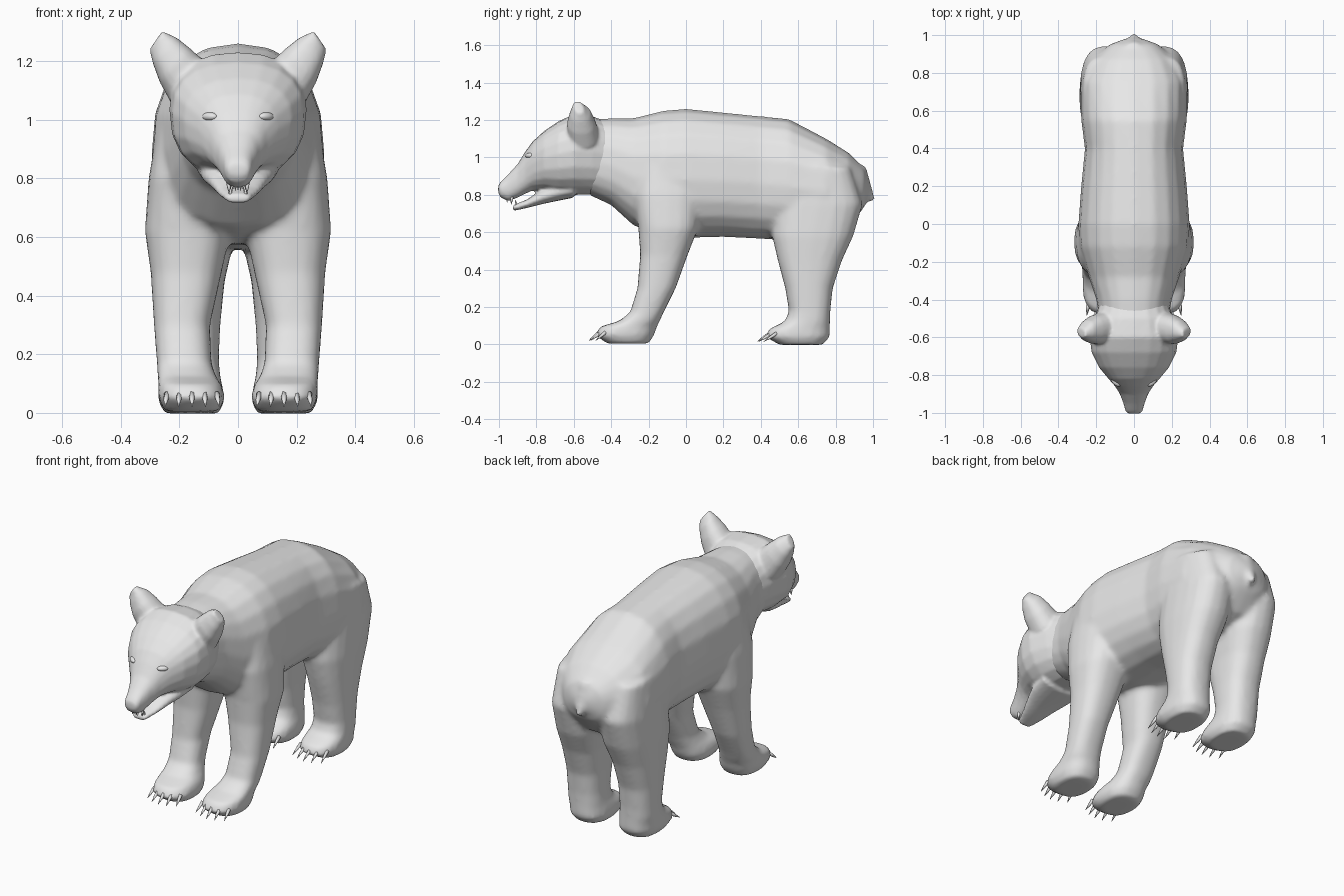
import bpy, bmesh, math
from mathutils import Vector

if "Cube" in bpy.data.objects:
    bpy.data.objects.remove(bpy.data.objects["Cube"])

grey = bpy.data.materials.new("light_grey")
grey.diffuse_color = (0.8, 0.8, 0.8, 1)
grey.use_nodes = True
grey.node_tree.nodes["Principled BSDF"].inputs["Base Color"].default_value = grey.diffuse_color


def ring(c, u, up, down=None, e=0.85, n=20):
    """Rounded-box ring around c; up and down may differ in length."""
    c, u, up = Vector(c), Vector(u), Vector(up)
    down = -up if down is None else Vector(down)
    pts = []
    for i in range(n):
        a = 2 * math.pi * i / n
        ca, sa = math.cos(a), math.sin(a)
        x = math.copysign(abs(ca) ** e, ca)
        pts.append(c + u * x + (up if sa >= 0 else down) * abs(sa) ** e)
    return pts


def loft(bm, rings):
    """Skin a list of rings and close both ends."""
    rows = [[bm.verts.new(p) for p in r] for r in rings]
    n = len(rows[0])
    for a, b in zip(rows, rows[1:]):
        for i in range(n):
            bm.faces.new((a[i], a[(i + 1) % n], b[(i + 1) % n], b[i]))
    bm.faces.new(rows[0])
    bm.faces.new(rows[-1])


def trunk(bm, stations, frac, e=0.85):
    """Stations along y: (y, bottom, top, half width)."""
    rings = []
    for y, lo, hi, hw in stations:
        h = hi - lo
        rings.append(ring((0, y, lo + h * frac), (hw, 0, 0),
                          (0, 0, h * (1 - frac)), (0, 0, -h * frac), e))
    loft(bm, rings)


def limb(bm, slices, s):
    """Slices by height: (z, front y, back y, inner x, outer x)."""
    loft(bm, [ring((s * (x0 + x1) / 2, (y0 + y1) / 2, z),
                   ((x1 - x0) / 2, 0, 0), (0, (y1 - y0) / 2, 0), None, 0.8)
              for z, y0, y1, x0, x1 in slices])


def spike(bm, a, b, r):
    """Small pointed cone from a to b."""
    a, b = Vector(a), Vector(b)
    d = (b - a).normalized()
    u = d.orthogonal().normalized()
    v = d.cross(u)
    loft(bm, [ring(a, u * r, v * r, None, 1, 6),
              ring(a.lerp(b, 0.5), u * r * 0.7, v * r * 0.7, None, 1, 6),
              ring(b, u * r * 0.08, v * r * 0.08, None, 1, 6)])


def finish(bm, name, voxel=0, smooth=0):
    bmesh.ops.recalc_face_normals(bm, faces=bm.faces)
    me = bpy.data.meshes.new(name)
    bm.to_mesh(me)
    bm.free()
    me.materials.append(grey)
    for p in me.polygons:
        p.use_smooth = True
    ob = bpy.data.objects.new(name, me)
    bpy.context.collection.objects.link(ob)
    if voxel:
        m = ob.modifiers.new("blend", 'REMESH')
        m.mode, m.voxel_size, m.use_smooth_shade = 'VOXEL', voxel, True
        m = ob.modifiers.new("soften", 'SMOOTH')
        m.factor, m.iterations = 0.5, smooth
    return ob


# torso, legs and tail blended into one skin
bm = bmesh.new()
trunk(bm, [(-.52, .80, 1.20, .18), (-.40, .745, 1.21, .20),
           (-.28, .635, 1.21, .24), (-.12, .58, 1.25, .29),
           (0, .57, 1.26, .295), (.2, .575, 1.24, .28),
           (.4, .565, 1.22, .26), (.55, .555, 1.205, .28),
           (.75, .57, 1.10, .285), (.87, .63, 1.025, .225),
           (.95, .73, .945, .13), (.98, .80, .88, .05)], 0.45)
front_leg = [(1.0, -.24, .04, .08, .27), (.8, -.28, .09, .04, .305),
             (.62, -.255, .065, .025, .318), (.48, -.245, .01, .055, .298),
             (.3, -.26, -.055, .095, .287), (.17, -.30, -.12, .09, .277),
             (.125, -.36, -.14, .075, .275), (.095, -.46, -.155, .055, .272),
             (.05, -.487, -.17, .042, .272), (.004, -.42, -.2, .065, .25)]
hind_leg = [(.95, .52, .88, .06, .27), (.75, .47, .945, .02, .285),
            (.58, .46, .895, .015, .29), (.45, .49, .835, .045, .283),
            (.3, .53, .785, .06, .277), (.18, .55, .772, .065, .272),
            (.125, .53, .77, .06, .272), (.08, .44, .77, .05, .272),
            (.04, .425, .77, .045, .272), (-.002, .5, .73, .065, .25)]
for s in (1, -1):
    limb(bm, front_leg, s)
    limb(bm, hind_leg, s)
loft(bm, [ring((0, .91, .93), (.05, 0, 0), (0, .05, .03)),
          ring((0, .955, .865), (.045, 0, 0), (0, .025, .02)),
          ring((0, 1.0, .765), (.016, 0, 0), (0, .012, .008))])
finish(bm, "body", 0.014, 7)

# skull with muzzle, lower jaw and ears
bm = bmesh.new()
trunk(bm, [(-.42, .80, 1.19, .18), (-.5, .80, 1.22, .21),
           (-.6, .80, 1.23, .235), (-.68, .805, 1.195, .225),
           (-.76, .825, 1.14, .185), (-.82, .823, 1.085, .135),
           (-.86, .805, 1.03, .10), (-.90, .785, .965, .075),
           (-.95, .765, .91, .056), (-.99, .785, .87, .045),
           (-1.004, .81, .85, .033)], 0.55)
trunk(bm, [(-.6, .785, .88, .14), (-.70, .765, .86, .125),
           (-.77, .75, .83, .10), (-.85, .73, .775, .07),
           (-.925, .713, .745, .04)], 0.5)
for s in (1, -1):
    loft(bm, [ring((s * .165, -.55, 1.12), (s * .06, 0, -.07), (0, .085, 0)),
              ring((s * .215, -.56, 1.185), (s * .052, 0, -.058), (0, .075, 0)),
              ring((s * .25, -.565, 1.235), (s * .04, 0, -.045), (0, .055, 0)),
              ring((s * .28, -.575, 1.27), (s * .022, .01, -.032), (0, .025, 0))])
finish(bm, "head", 0.009, 4)

# almond eyes
for s, side in ((1, "left"), (-1, "right")):
    bm = bmesh.new()
    bmesh.ops.create_uvsphere(bm, u_segments=16, v_segments=8, radius=1)
    ob = finish(bm, side + "_eye")
    ob.location = (s * .096, -.835, 1.01)
    ob.scale = (.032, .018, .015)
    ob.rotation_euler = (0, 0, s * .75)

# five claws on every paw
for name, y, z, tip, dz in (("front_claws", -.465, .065, -.52, .02),
                            ("hind_claws", .45, .06, .38, .015)):
    bm = bmesh.new()
    for s in (1, -1):
        for k in range(5):
            t = (k - 2) / 2
            x = s * (.157 + t * .085)
            back = .035 * t * t
            spike(bm, (x, y + back, z), (x + s * t * .008, tip + back, dz), .011)
    finish(bm, name)

# upper and lower teeth
bm = bmesh.new()
for s in (1, -1):
    spike(bm, (s * .032, -.93, .79), (s * .030, -.935, .748), .009)
    spike(bm, (s * .026, -.905, .73), (s * .026, -.912, .775), .008)
for k in range(-2, 3):
    spike(bm, (k * .009, -.955, .785), (k * .009, -.957, .757), .005)
finish(bm, "teeth")
